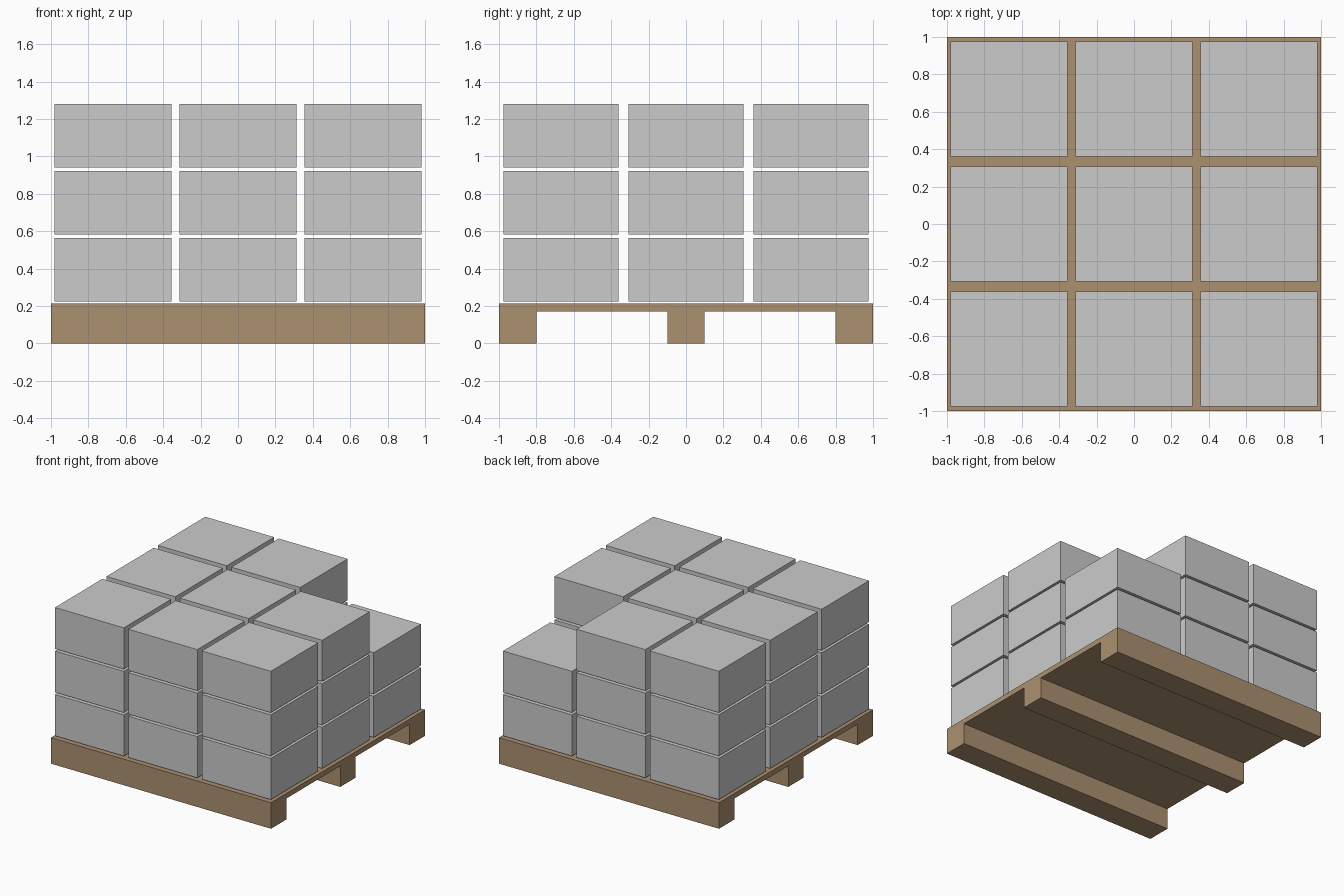
import bpy, bmesh

if "Cube" in bpy.data.objects:
    bpy.data.objects.remove(bpy.data.objects["Cube"])

# Pallet: side profile (y, z) with three runners, extruded along x
DECK_TOP, DECK_BOTTOM = 0.214, 0.172
half = [(0.1, DECK_BOTTOM), (0.8, DECK_BOTTOM), (0.8, 0), (1, 0), (1, DECK_TOP)]
profile = [(0.1, 0)] + half + [(-y, z) for y, z in reversed(half)] + [(-0.1, 0)]

bm = bmesh.new()
face = bm.faces.new([bm.verts.new((-1, y, z)) for y, z in profile])
ext = bmesh.ops.extrude_face_region(bm, geom=[face])
bmesh.ops.translate(bm, vec=(2, 0, 0),
                    verts=[g for g in ext["geom"] if isinstance(g, bmesh.types.BMVert)])
bmesh.ops.recalc_face_normals(bm, faces=bm.faces)
mesh = bpy.data.meshes.new("pallet")
bm.to_mesh(mesh)
bm.free()
pallet = bpy.data.objects.new("pallet", mesh)
bpy.context.collection.objects.link(pallet)
wood = bpy.data.materials.new("wood")
wood.diffuse_color = (0.41, 0.28, 0.16, 1)
wood.use_nodes = True
wood.node_tree.nodes["Principled BSDF"].inputs["Base Color"].default_value = wood.diffuse_color
mesh.materials.append(wood)

# Boxes: 3 x 3 x 3 stack, the top one at the back right corner is missing
BOX_SIZE = (0.626, 0.615, 0.339)
PITCH, LAYER_PITCH, FIRST_Z = 0.668, 0.3575, 0.225


def add_box(col, row, layer):
    bpy.ops.mesh.primitive_cube_add(size=1, location=(
        (col - 1) * PITCH, (row - 1) * PITCH,
        FIRST_Z + BOX_SIZE[2] / 2 + layer * LAYER_PITCH))
    box = bpy.context.object
    box.name = f"box_layer{layer + 1}_row{row + 1}_col{col + 1}"
    box.scale = BOX_SIZE
    bpy.ops.object.transform_apply(location=False, rotation=False, scale=True)


for layer in range(3):
    for row in range(3):
        for col in range(3):
            if (col, row, layer) != (2, 2, 2):
                add_box(col, row, layer)
